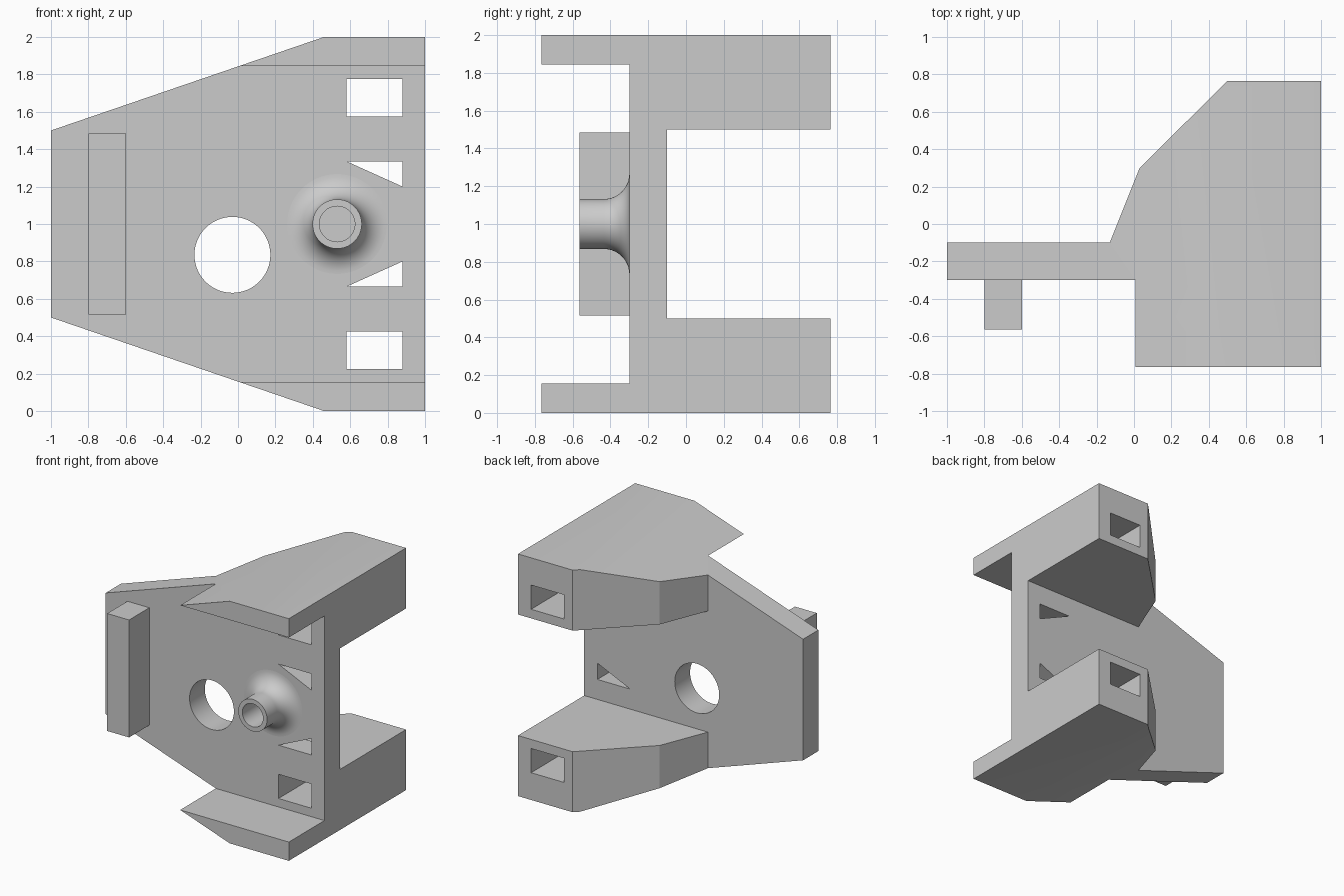
import bpy, bmesh, math
from mathutils import Vector

cube = bpy.data.objects.get("Cube")
if cube:
    bpy.data.objects.remove(cube, do_unlink=True)

grey = bpy.data.materials.new("plain_grey")
grey.use_nodes = True
grey.diffuse_color = (0.6, 0.6, 0.6, 1)
grey.node_tree.nodes["Principled BSDF"].inputs["Base Color"].default_value = (0.6, 0.6, 0.6, 1)


def finish(name, bm):
    bmesh.ops.recalc_face_normals(bm, faces=bm.faces)
    mesh = bpy.data.meshes.new(name)
    bm.to_mesh(mesh)
    bm.free()
    mesh.materials.append(grey)
    obj = bpy.data.objects.new(name, mesh)
    bpy.context.collection.objects.link(obj)
    return obj


def prism(name, points, start, end, axis="y"):
    """Extrude an outline (x, z) along y, or (x, y) along z."""
    bm = bmesh.new()
    place = (lambda a, b: (a, start, b)) if axis == "y" else (lambda a, b: (a, b, start))
    face = bm.faces.new([bm.verts.new(place(a, b)) for a, b in points])
    step = Vector((0, end - start, 0) if axis == "y" else (0, 0, end - start))
    new = bmesh.ops.extrude_face_region(bm, geom=[face])["geom"]
    bmesh.ops.translate(bm, vec=step, verts=[v for v in new if isinstance(v, bmesh.types.BMVert)])
    return finish(name, bm)


def rect(x0, x1, z0, z1):
    return [(x0, z0), (x1, z0), (x1, z1), (x0, z1)]


def circle(x, z, r, n):
    return [(x + r * math.cos(2 * math.pi * i / n), z + r * math.sin(2 * math.pi * i / n)) for i in range(n)]


def flip(points):
    """Mirror an outline about mid height."""
    return [(x, 2 - z) for x, z in points]


def activate(obj):
    bpy.ops.object.select_all(action="DESELECT")
    obj.select_set(True)
    bpy.context.view_layer.objects.active = obj


def combine(obj, tool, operation="DIFFERENCE"):
    activate(obj)
    mod = obj.modifiers.new("cut", "BOOLEAN")
    mod.operation, mod.solver, mod.object = operation, "EXACT", tool
    bpy.ops.object.modifier_apply(modifier=mod.name)
    bpy.data.objects.remove(tool, do_unlink=True)


HALF = 0.765            # half depth of the bracket
FRONT, BACK = -0.3, -0.1  # faces of the upright plate

# Bracket: tapered front outline crossed with the plan outline of the arms
half_outline = [(1, 2), (0.46, 2), (-1, 1.5)]
body = prism("bracket_body", half_outline + flip(half_outline)[::-1], -HALF, HALF)
plan = [(-1.1, -0.9), (1.1, -0.9), (1.1, 0.9), (0.5, 0.9), (0.5, HALF), (0.03, 0.3), (-0.13, BACK), (-1.1, BACK)]
combine(body, prism("plan_cutter", plan, -0.1, 2.1, "z"), "INTERSECT")

# Channels between the front lips and between the rear arms
combine(body, prism("front_channel", rect(-1.1, 1.1, 0.155, 1.845), -0.9, FRONT))
combine(body, prism("rear_channel", rect(-1.1, 1.1, 0.5, 1.5), BACK, 0.9))

# Openings through the plate and arms
window = rect(0.58, 0.88, 1.575, 1.775)
wedge = [(0.58, 1.335), (0.88, 1.335), (0.88, 1.2)]
for shape in (window, flip(window), wedge, flip(wedge), circle(-0.03, 0.835, 0.203, 64)):
    combine(body, prism("opening_cutter", shape, -0.9, 0.9))
activate(body)
bpy.ops.object.shade_smooth_by_angle(angle=math.radians(20))

# Upright bar on the plate front
prism("front_bar", rect(-0.8, -0.6, 0.515, 1.485), -0.565, FRONT)

# Hollow boss with a flared foot, turned about the y axis
flare = 0.135
profile = [(0, FRONT - 0.005), (0.095, FRONT - 0.005), (0.095, -0.565), (0.132, -0.565)]
for i in range(13):
    a = math.pi / 2 * i / 12
    profile.append((0.132 + flare * (1 - math.cos(a)), FRONT - flare * (1 - math.sin(a))))
bm = bmesh.new()
verts = [bm.verts.new((r, y, 0)) for r, y in profile]
edges = [bm.edges.new(pair) for pair in zip(verts, verts[1:])]
bmesh.ops.spin(bm, geom=verts + edges, cent=(0, 0, 0), axis=(0, 1, 0), angle=2 * math.pi, steps=64)
bmesh.ops.remove_doubles(bm, verts=bm.verts, dist=0.0005)
bmesh.ops.translate(bm, vec=(0.53, 0, 1), verts=bm.verts)
boss = finish("flared_boss", bm)
# Open surface: make sure the rim faces forward
rim = min(boss.data.polygons, key=lambda p: p.center.y)
if rim.normal.y > 0:
    boss.data.flip_normals()
activate(boss)
bpy.ops.object.shade_smooth_by_angle(angle=math.radians(30))
